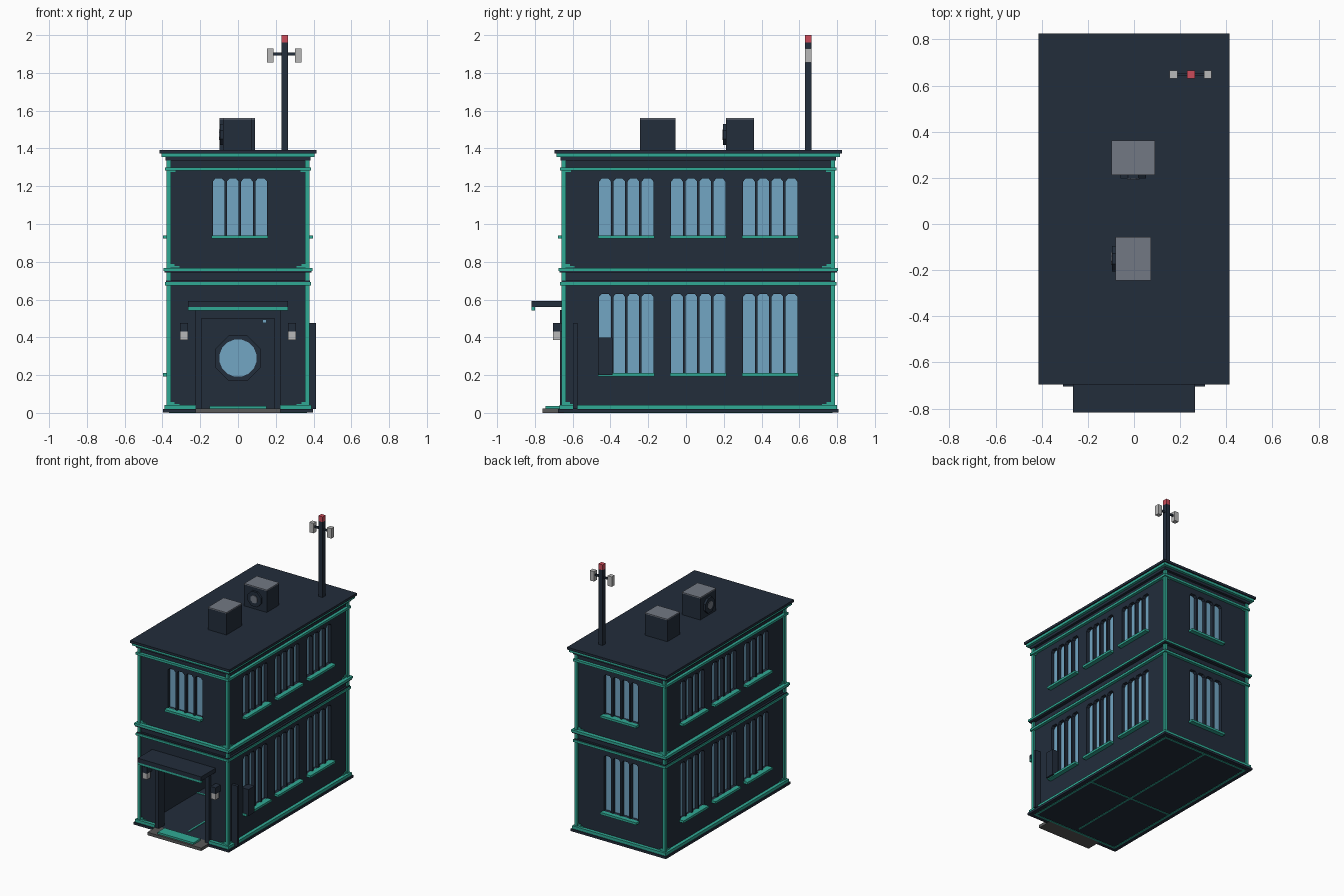
import bpy, bmesh, math
from mathutils import Matrix, Vector

old = bpy.data.objects.get("Cube")
if old:
    bpy.data.objects.remove(old, do_unlink=True)


def material(name, r, g, b):
    m = bpy.data.materials.new(name)
    m.use_nodes = True
    m.diffuse_color = (r, g, b, 1)
    m.node_tree.nodes["Principled BSDF"].inputs["Base Color"].default_value = (r, g, b, 1)
    return m


NAVY = material("dark navy", .016, .026, .044)
TEAL = material("teal trim", .03, .40, .30)
GLASS = material("blue glass", .17, .38, .55)
LIGHT = material("light grey", .48, .48, .48)
GREY = material("vent grey", .17, .19, .23)
STONE = material("step grey", .10, .10, .10)
RED = material("red lamp", .60, .07, .10)

CY = .065            # building centre in y
HX, HY = .365, .71   # half width and half depth of the walls


def prism(bm, pts, d0, d1, mat=None):
    """Extrude a (u, z) outline outward from d0 to d1 and place it by matrix."""
    mat = mat or Matrix()
    rings = [[bm.verts.new(mat @ Vector((u, -d, z))) for u, z in pts] for d in (d0, d1)]
    n = len(pts)
    bm.faces.new(rings[0])
    bm.faces.new(rings[1][::-1])
    for i in range(n):
        j = (i + 1) % n
        bm.faces.new((rings[0][i], rings[1][i], rings[1][j], rings[0][j]))


def rect(u0, u1, z0, z1):
    return [(u0, z0), (u1, z0), (u1, z1), (u0, z1)]


def polygon(r, sides, u, z):
    step = 2 * math.pi / sides
    return [(u + r * math.cos(step * (i + .5)), z + r * math.sin(step * (i + .5)))
            for i in range(sides)]


def build(name, mat, parts):
    """One object from (outline, d0, d1, matrix) prisms."""
    bm = bmesh.new()
    for p in parts:
        prism(bm, *p)
    bmesh.ops.recalc_face_normals(bm, faces=bm.faces[:])
    me = bpy.data.meshes.new(name)
    bm.to_mesh(me)
    bm.free()
    me.materials.append(mat)
    ob = bpy.data.objects.new(name, me)
    bpy.context.scene.collection.objects.link(ob)
    return ob


def block(x0, x1, y0, y1, z0, z1):
    return (rect(x0, x1, z0, z1), -y1, -y0)


def slab(grow, z0, z1):
    return block(-HX - grow, HX + grow, CY - HY - grow, CY + HY + grow, z0, z1)


def face(angle, dist):
    return Matrix.Translation((0, CY, 0)) @ Matrix.Rotation(angle, 4, 'Z') @ Matrix.Translation((0, -dist, 0))


FRONT, RIGHT, BACK, LEFT = [face(i * math.pi / 2, d) for i, d in enumerate((HY, HX, HY, HX))]

# Window layout: wall, centre, bottom, top
windows = [(FRONT, .01, .94, 1.24)]
for z0, z1 in ((.21, .63), (.94, 1.24)):
    windows.append((BACK, 0, z0, z1))
    windows += [(w, u, z0, z1) for w in (RIGHT, LEFT) for u in (-.381, 0, .381)]

pockets, panes, sills = [], [], []
for wall, c, z0, z1 in windows:
    for k in (-1.5, -.5, .5, 1.5):
        u, h = c + k * .075, .031
        outline = [(u - h, z0), (u + h, z0), (u + h, z1 - .015),
                   (u + h - .013, z1), (u - h + .013, z1), (u - h, z1 - .015)]
        pockets.append((outline, -.03, .05, wall))
        panes.append((outline, -.035, -.026, wall))
    sills.append((rect(c - .15, c + .15, z0 - .017, z0), -.01, .033, wall))

# Walls with window pockets, a hollow ground floor and a door opening
walls = build("walls", NAVY, [slab(0, .02, 1.35)])
cutters = [build("window_cutter", NAVY, pockets),
           build("room_cutter", NAVY, [slab(-.05, -.1, .66)]),
           build("door_cutter", NAVY, [block(-.195, .195, -.8, -.5, -.2, .5)])]
for c in cutters:
    c.hide_render = True
    m = walls.modifiers.new(c.name, 'BOOLEAN')
    m.operation, m.solver, m.object = 'DIFFERENCE', 'EXACT', c
deps = bpy.context.evaluated_depsgraph_get()
cut_mesh = bpy.data.meshes.new_from_object(walls.evaluated_get(deps))
walls.modifiers.clear()
walls.data = cut_mesh
for c in cutters:
    bpy.data.objects.remove(c, do_unlink=True)

build("window_panes", GLASS, panes)
build("window_sills", TEAL, sills)

# Corner posts, floor bands and corner brackets
posts, brackets = [], []
for sx in (-1, 1):
    for sy in (-1, 1):
        x, y = sx * (HX + .002), CY + sy * (HY + .002)
        posts.append(block(x - .011, x + .011, y - .011, y + .011, .02, 1.34))
for wall, half in ((FRONT, HX), (RIGHT, HY), (BACK, HX), (LEFT, HY)):
    for s in (-1, 1):
        for z in (.04, .77):
            for length, lift in ((.055, .008), (.03, .018)):
                a, b = sorted((s * half, s * (half - length)))
                brackets.append((rect(a, b, z, z + lift), -.01, .006, wall))
        a, b = sorted((s * half, s * (half - .035)))
        brackets.append((rect(a, b, 1.275, 1.287), -.01, .006, wall))
build("corner_posts", TEAL, posts)
build("corner_brackets", TEAL, brackets)
build("floor_bands", TEAL, [slab(.022, .675, .692), slab(.03, .752, .768), slab(.022, 1.283, 1.3)])
build("floor_ledges", NAVY, [slab(.025, .742, .752), slab(.015, .692, .70), slab(.02, 1.335, 1.356)])

# Base
build("ground_slab", NAVY, [slab(.033, .003, .02)])
base = [(rect(-HX - .025, HX + .025, .018, .042), -.01, .025, BACK)]
base += [(rect(-HY - .025, HY + .025, .018, .042), -.01, .025, w) for w in (RIGHT, LEFT)]
base += [(rect(*sorted((s * .226, s * (HX + .025))), .018, .042), -.01, .025, FRONT) for s in (-1, 1)]
build("base_trim", TEAL, base)
y0, y1 = CY - HY, CY + HY
build("floor_lines", TEAL, [block(-.006, .006, y0 + .05, y1, 0, .024),
                            block(-HX, HX, -.046, -.034, 0, .024),
                            block(-HX, HX, y0, y0 + .015, 0, .004), block(-HX, HX, y1 - .015, y1, 0, .004),
                            block(-HX, -HX + .015, y0, y1, 0, .004), block(HX - .015, HX, y0, y1, 0, .004)])

# Roof
build("roof_trim", TEAL, [slab(.041, 1.355, 1.376)])
build("roof_slab", NAVY, [slab(.05, 1.374, 1.392)])

# Entrance
build("door_frame", NAVY, [block(s - .016, s + .016, -.668, -.6, .02, .53) for s in (-.21, .21)]
      + [block(-.226, .226, -.668, -.6, .5, .545)])
build("canopy", NAVY, [block(-.265, .265, -.818, -.64, .56, .592)])
build("canopy_trim", TEAL, [block(-.265, .265, -.818, -.8, .543, .56)])
build("door_step", STONE, [block(-.225, .225, -.76, -.64, 0, .022)])
build("door_mat", TEAL, [block(-.15, .15, -.745, -.66, .022, .036)])
build("wall_lamp_housings", NAVY, [block(s - .021, s + .021, -.705, -.64, .43, .477) for s in (-.286, .286)])
build("wall_lamps", LIGHT, [block(s - .02, s + .02, -.704, -.665, .385, .43) for s in (-.286, .286)])

# Inner partition with round window
build("inner_partition", NAVY, [block(-.315, .315, .4, .42, .02, .66)])
build("round_window_frame", NAVY, [(polygon(.13, 8, 0, .29), -.4, -.385)])
build("round_window", GLASS, [(polygon(.1, 16, 0, .29), -.39, -.38)])
build("door_keypad", GLASS, [block(.13, .152, .392, .4, .477, .495)])

# Pipe and meter box on the left wall
build("side_pipe", NAVY, [block(HX - .01, .412, -.597, -.575, .02, .477)])
build("meter_box", NAVY, [block(HX - .01, .412, -.463, -.39, .2, .4)])

# Rooftop cooling units
units = ((-.003, .287, .094, .074, 0), (-.003, -.15, .077, .094, -math.pi / 2))
for i, (x, y, hx, hy, turn) in enumerate(units):
    n = "cooler_%d_" % (i + 1)
    build(n + "body", NAVY, [block(x - hx, x + hx, y - hy, y + hy, 1.385, 1.553)])
    build(n + "lid", GREY, [block(x - hx, x + hx, y - hy, y + hy, 1.553, 1.561)])
    side = Matrix.Translation((x, y, 0)) @ Matrix.Rotation(turn, 4, 'Z')
    reach = hx if turn else hy
    build(n + "fan_ring", NAVY, [(polygon(.06, 8, 0, 1.473), reach - .01, reach + .016, side)])
    build(n + "fan_hub", GREY, [(polygon(.03, 8, 0, 1.473), reach, reach + .02, side)])

# Antenna mast
build("mast", NAVY, [block(.23, .265, .63, .665, 1.385, 1.96), block(.17, .325, .642, .653, 1.893, 1.907)])
build("mast_beacon", RED, [block(.23, .265, .63, .665, 1.96, 2)])
build("mast_panels", LIGHT, [block(x - .017, x + .017, .631, .665, 1.855, 1.93) for x in (.171, .32)])
